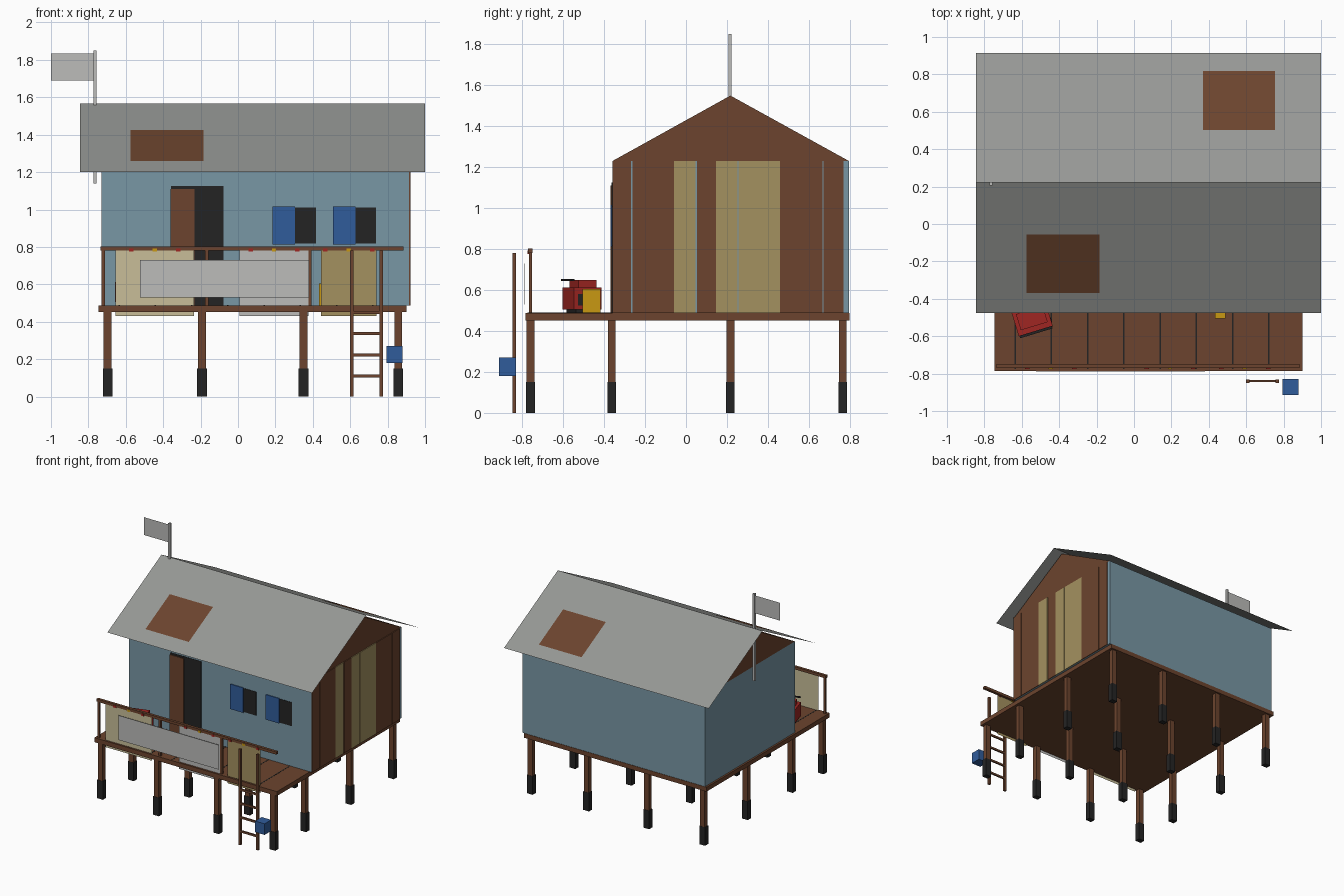
import bpy, bmesh, math
from mathutils import Matrix, Vector

if "Cube" in bpy.data.objects:
    bpy.data.objects.remove(bpy.data.objects["Cube"])


def material(name, r, g, b):
    m = bpy.data.materials.new(name)
    lin = [((c / 255 + 0.055) / 1.055) ** 2.4 for c in (r, g, b)]
    m.diffuse_color = (*lin, 1)
    m.use_nodes = True
    m.node_tree.nodes["Principled BSDF"].inputs["Base Color"].default_value = m.diffuse_color
    return m


WALL = material("wall_blue", 121, 151, 165)
ROOF = material("roof_grey", 150, 152, 149)
WOOD = material("wood_brown", 108, 68, 46)
BLACK = material("black", 36, 36, 36)
CREAM = material("cream", 200, 190, 153)
TAN = material("tan", 164, 145, 96)
PALE = material("pale_grey", 188, 188, 186)
BLUE = material("blue", 48, 92, 155)
YELLOW = material("yellow", 200, 152, 18)
RED = material("red", 160, 38, 34)


def mesh(name, verts, faces, mats, indices=None):
    me = bpy.data.meshes.new(name)
    me.from_pydata(verts, [], faces)
    for m in mats:
        me.materials.append(m)
    for i, p in enumerate(me.polygons):
        p.material_index = indices[i] if indices else 0
    ob = bpy.data.objects.new(name, me)
    bpy.context.collection.objects.link(ob)
    return ob


def box(name, mat, x, y, z):
    """Box given by its (low, high) range along each axis."""
    bm = bmesh.new()
    bmesh.ops.create_cube(bm, size=1)
    for v in bm.verts:
        v.co = Vector([(a + b) / 2 + c * (b - a) for c, (a, b) in zip(v.co, (x, y, z))])
    me = bpy.data.meshes.new(name)
    bm.to_mesh(me)
    bm.free()
    me.materials.append(mat)
    ob = bpy.data.objects.new(name, me)
    bpy.context.collection.objects.link(ob)
    return ob


def sheet(name, mat, x, y, z):
    """Upright sheet facing the front."""
    return mesh(name, [(x[0], y, z[0]), (x[1], y, z[0]), (x[1], y, z[1]), (x[0], y, z[1])],
                [(0, 1, 2, 3)], [mat])


def about(c, w):
    return (c - w / 2, c + w / 2)


# Deck with rim and dark plank gaps
DECK = 0.488
box("deck", WOOD, (-0.745, 0.90), (-0.785, 0.80), (0.452, DECK))
for i in range(8):
    box("plank_gap", BLACK, about(-0.635 + i * 0.1937, 0.008), (-0.775, -0.36), (DECK - 0.002, DECK + 0.001))

# Stilts with dark feet
for x in (-0.697, -0.193, 0.35, 0.857):
    for y in (-0.76, -0.363, 0.217, 0.766):
        box("stilt", WOOD, about(x, 0.042), about(y, 0.038), (0.14, 0.455))
        box("stilt_foot", BLACK, about(x, 0.052), about(y, 0.042), (0, 0.15))

# House body: blue walls, brown gables
X0, X1, Y0, Y1, YM, EAVE, TOP = -0.73, 0.915, -0.36, 0.797, 0.217, 1.23, 1.55
v = []
for x in (X0, X1):
    v += [(x, Y0, DECK), (x, Y1, DECK), (x, Y1, EAVE), (x, YM, TOP), (x, Y0, EAVE)]
mesh("house_body", v,
     [(0, 4, 2, 1), (5, 6, 7, 9), (0, 5, 9, 4), (1, 2, 7, 6), (0, 1, 6, 5),
      (4, 3, 2), (9, 7, 8), (4, 9, 8, 3), (2, 3, 8, 7)],
     [WALL, WOOD], [0, 0, 0, 0, 0, 1, 1, 1, 1])

# Side cladding boards with narrow gaps
for a, b, m in ((-0.36, -0.268, WOOD), (-0.262, -0.058, WOOD), (-0.058, 0.046, TAN),
                (0.054, 0.147, WOOD), (0.147, 0.251, TAN), (0.256, 0.46, TAN),
                (0.46, 0.666, WOOD), (0.672, 0.77, WOOD)):
    box("side_board", m, (X1, X1 + 0.006), (a, b), (DECK, EAVE))

# Thin folded roof
RIDGE, LOW, RY0, RY1, RYM = 1.568, 1.2, -0.475, 0.915, 0.222
mesh("roof", [(-0.845, RY0, LOW), (1, RY0, LOW), (1, RYM, RIDGE),
              (-0.845, RYM, RIDGE), (1, RY1, LOW), (-0.845, RY1, LOW)],
     [(0, 1, 2, 3), (3, 2, 4, 5)], [ROOF])


def roof_z(y):
    end = RY0 if y < RYM else RY1
    return RIDGE + (LOW - RIDGE) * (y - RYM) / (end - RYM)


# Patches lying on both roof slopes
for x0, x1, y0, y1 in ((-0.575, -0.185, -0.37, -0.057), (0.37, 0.755, 0.503, 0.817)):
    mesh("roof_patch", [(x, y, roof_z(y) + 0.004) for x, y in
                        ((x0, y0), (x1, y0), (x1, y1), (x0, y1))], [(0, 1, 2, 3)], [WOOD])

# Doorway and door leaf
box("doorway", BLACK, (-0.357, -0.078), (Y0 - 0.003, Y0), (DECK, 1.125))
box("door", WOOD, (-0.36, -0.233), (Y0 - 0.009, Y0 - 0.002), (DECK, 1.11))

# Windows with a sliding shutter
for x in (0.185, 0.507):
    box("window", BLACK, (x + 0.02, x + 0.232), (Y0 - 0.003, Y0), (0.817, 1.01))
    box("shutter", BLUE, (x, x + 0.12), (Y0 - 0.009, Y0 - 0.002), (0.812, 1.015))

# Railing
box("top_rail", WOOD, (-0.735, 0.885), (-0.771, -0.749), (0.78, 0.802))
for x in (-0.72, -0.168, 0.385):
    box("rail_post", WOOD, about(x, 0.018), (-0.768, -0.752), (DECK, 0.785))

# Cloths hung from the rail with clips, and a long banner
for x0, x1, m in ((-0.655, -0.235, CREAM), (0.008, 0.377, PALE), (0.445, 0.74, TAN)):
    sheet("hanging_cloth", m, (x0, x1), -0.77, (0.43, 0.785))
    mid = (x0 + x1) / 2
    for dx, c in ((-0.125, RED), (0, YELLOW), (0.125, RED)):
        box("clip", c, about(mid + dx, 0.024), (-0.775, -0.765), (0.775, 0.792))
box("banner", PALE, (-0.525, 0.38), (-0.789, -0.786), (0.53, 0.73))

# Ladder
for x in (0.607, 0.767):
    box("ladder_rail", WOOD, about(x, 0.019), (-0.849, -0.831), (0, 0.78))
for i in range(4):
    box("ladder_rung", WOOD, (0.607, 0.767), (-0.846, -0.834), about(0.11 + i * 0.1133, 0.016))

# Crates
box("blue_crate", BLUE, (0.795, 0.88), (-0.915, -0.83), (0.18, 0.27))
box("yellow_can", YELLOW, (0.432, 0.49), (-0.505, -0.418), (DECK, 0.605))

# Small turned red stove
turn = Matrix.Translation((-0.545, -0.508, 0)) @ Matrix.Rotation(math.radians(17), 4, "Z")
for ob in (box("stove_body", RED, (-0.095, 0.095), (-0.07, 0.07), (0.505, 0.612)),
           box("stove_lid", RED, (-0.075, 0.075), (-0.04, 0.05), (0.612, 0.648)),
           box("stove_handle", BLACK, (-0.09, 0.09), (-0.08, -0.066), (0.645, 0.653)),
           box("stove_vent", BLACK, (0.095, 0.098), (-0.05, -0.02), (0.525, 0.58)),
           box("stove_base", BLACK, (-0.08, 0.08), (-0.055, 0.055), (DECK, 0.505))):
    ob.matrix_world = turn

# Flagpole and flag
box("flagpole", PALE, about(-0.765, 0.017), about(0.215, 0.017), (1.14, 1.85))
sheet("flag", PALE, (-1.0, -0.765), 0.215, (1.69, 1.835))
